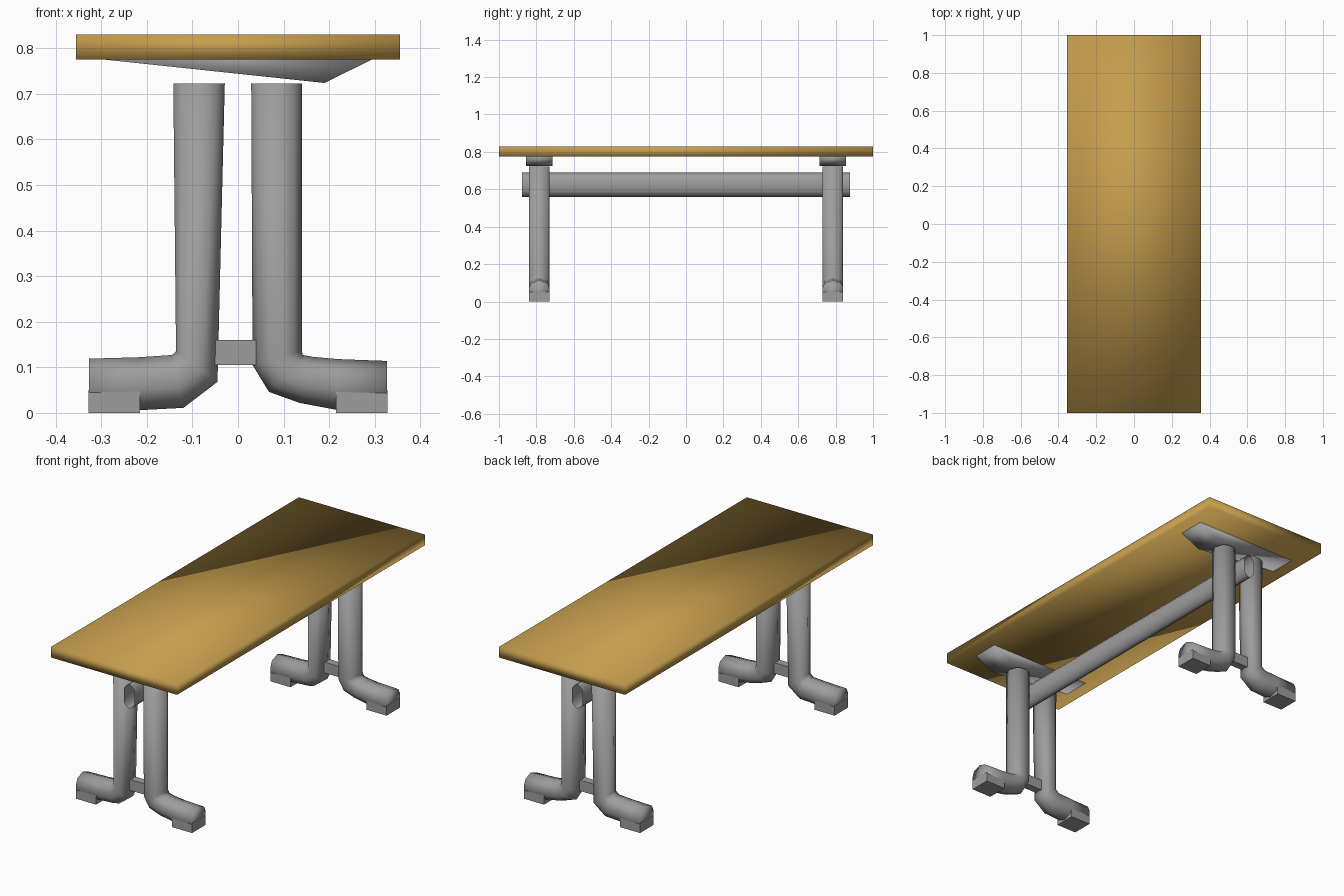
import bpy, bmesh

if "Cube" in bpy.data.objects:
    bpy.data.objects.remove(bpy.data.objects["Cube"])


def material(name, rgb):
    m = bpy.data.materials.new(name)
    m.diffuse_color = (*rgb, 1)
    m.use_nodes = True
    m.node_tree.nodes["Principled BSDF"].inputs["Base Color"].default_value = m.diffuse_color
    return m


WOOD = material("golden wood", (0.56, 0.34, 0.075))
STEEL = material("grey steel", (0.34, 0.34, 0.34))


def loft(name, rings, mat, caps=True, smooth=True):
    """Skin a list of equal-length point rings into one object."""
    bm = bmesh.new()
    vs = [[bm.verts.new(p) for p in ring] for ring in rings]
    n = len(rings[0])
    for a, b in zip(vs, vs[1:]):
        for i in range(n):
            j = (i + 1) % n
            bm.faces.new((a[i], a[j], b[j], b[i]))
    if caps:
        bm.faces.new(vs[0])
        bm.faces.new(vs[-1])
    bmesh.ops.recalc_face_normals(bm, faces=bm.faces)
    for f in bm.faces:
        f.smooth = smooth
    me = bpy.data.meshes.new(name)
    bm.to_mesh(me)
    bm.free()
    me.materials.append(mat)
    ob = bpy.data.objects.new(name, me)
    bpy.context.collection.objects.link(ob)
    return ob


def prism(name, profile, y0, y1, mat, **kw):
    """Extrude an x-z profile along y."""
    return loft(name, [[(x, y, z) for x, z in profile] for y in (y0, y1)], mat, **kw)


def box(x0, x1, z0, z1):
    return [(x0, z0), (x1, z0), (x1, z1), (x0, z1)]


# Faceted tube section: position from inner to outer edge, sideways position
SECTION = [(1, 0), (0.7, 0.8), (0.25, 1), (-0.25, 1), (-0.7, 0.8),
           (-1, 0), (-0.7, -0.8), (-0.25, -1), (0.25, -1), (0.7, -0.8)]


def bent_tube(name, pairs, y):
    """Tube through (outer, inner) outline point pairs in the x-z plane."""
    rings = []
    for (ox, oz), (ix, iz) in pairs:
        cx, cz, hx, hz = (ox + ix) / 2, (oz + iz) / 2, (ox - ix) / 2, (oz - iz) / 2
        rings.append([(cx + u * hx, y + v * 0.055, cz + u * hz) for u, v in SECTION])
    return loft(name, rings, STEEL)


RIGHT = [((0.14, 0.723), (0.029, 0.723)), ((0.14, 0.135), (0.032, 0.105)),
         ((0.142, 0.127), (0.068, 0.046)), ((0.165, 0.123), (0.135, 0.022)),
         ((0.22, 0.118), (0.215, 0.007)), ((0.327, 0.114), (0.327, 0.004))]
LEFT = [((-0.142, 0.723), (-0.029, 0.723)), ((-0.136, 0.135), (-0.045, 0.068)),
        ((-0.145, 0.127), (-0.12, 0.011)), ((-0.22, 0.122), (-0.215, 0.006)),
        ((-0.327, 0.119), (-0.327, 0.004))]

# Table top
prism("table_top", box(-0.356, 0.356, 0.775, 0.83), -1, 1, WOOD)

# Long beam, an open tube
beam = [(0, 0.69), (0.016, 0.678), (0.031, 0.658), (0.031, 0.59), (0.016, 0.571),
        (0, 0.56), (-0.016, 0.571), (-0.031, 0.59), (-0.031, 0.658), (-0.016, 0.678)]
prism("long_beam", beam, -0.878, 0.878, STEEL, caps=False)

for end, y in (("front", -0.785), ("back", 0.785)):
    # Bracket under the top
    prism(end + "_bracket", [(-0.30, 0.776), (0.19, 0.724), (0.295, 0.776)],
          y - 0.07, y + 0.07, STEEL)
    # Bent legs with feet
    bent_tube(end + "_right_leg", RIGHT, y)
    bent_tube(end + "_left_leg", LEFT, y)
    # Foot pads
    for side, s in (("right", 1), ("left", -1)):
        a, b = sorted((s * 0.215, s * 0.328))
        prism(f"{end}_{side}_foot_pad", box(a, b, 0, 0.05), y - 0.054, y + 0.054,
              STEEL, smooth=False)
    # Small tie between the legs
    prism(end + "_leg_tie", box(-0.055, 0.045, 0.105, 0.16), y - 0.02, y + 0.02,
          STEEL, smooth=False)
